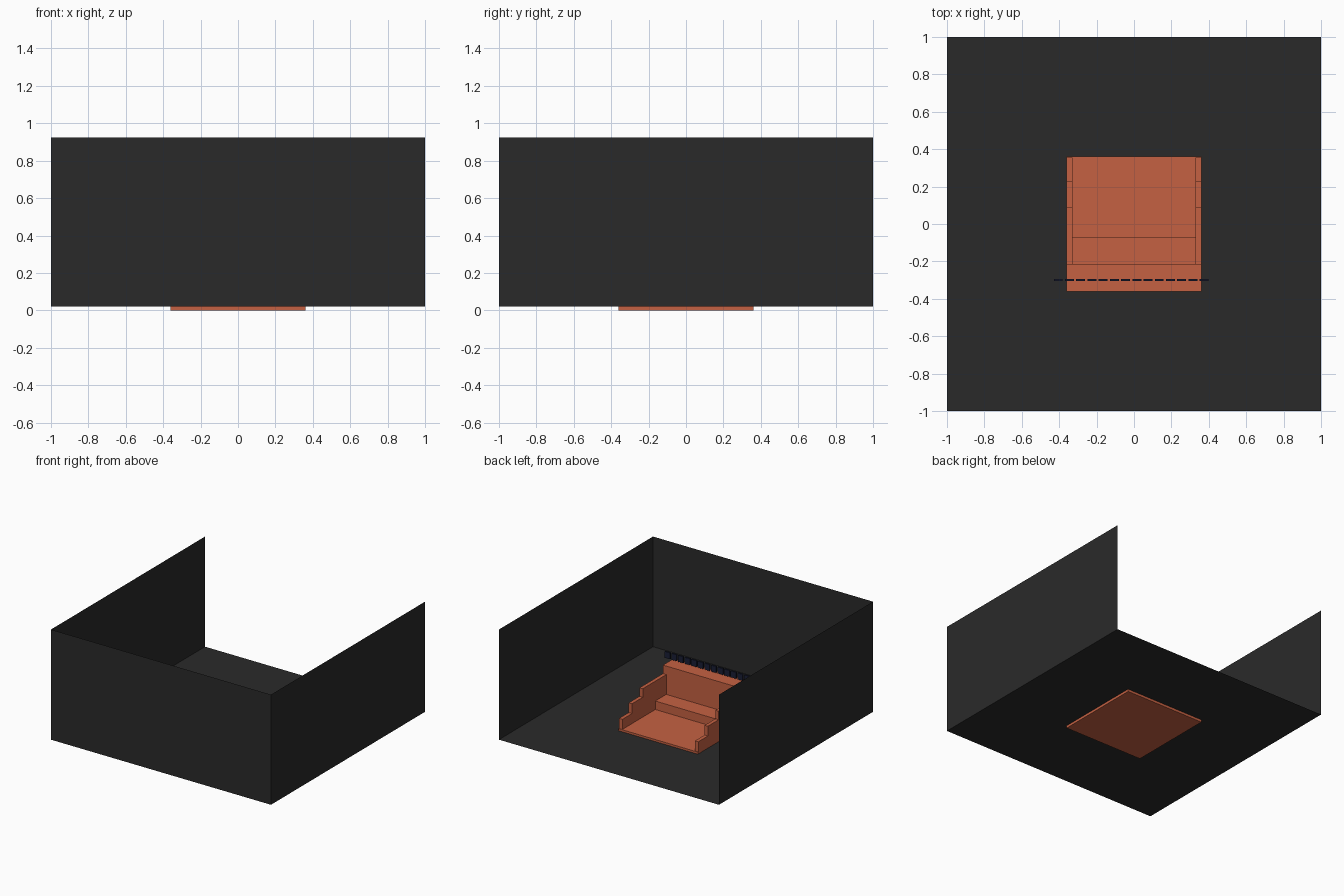
import bpy, bmesh

if "Cube" in bpy.data.objects:
    bpy.data.objects.remove(bpy.data.objects["Cube"])


def material(name, color):
    m = bpy.data.materials.new(name)
    m.diffuse_color = (*color, 1)
    m.use_nodes = True
    m.node_tree.nodes["Principled BSDF"].inputs["Base Color"].default_value = m.diffuse_color
    return m


DARK = material("charcoal", (0.023, 0.023, 0.023))
ORANGE = material("terracotta", (0.56, 0.12, 0.055))
NAVY = material("navy", (0.01, 0.013, 0.035))


def finish(name, bm, mat):
    bmesh.ops.recalc_face_normals(bm, faces=bm.faces)
    mesh = bpy.data.meshes.new(name)
    bm.to_mesh(mesh)
    bm.free()
    mesh.materials.append(mat)
    ob = bpy.data.objects.new(name, mesh)
    bpy.context.collection.objects.link(ob)
    return ob


def extrude_profile(name, profile, x0, x1, mat):
    """Extrude a (y, z) outline from x0 to x1."""
    bm = bmesh.new()
    face = bm.faces.new([bm.verts.new((x0, y, z)) for y, z in profile])
    ext = bmesh.ops.extrude_face_region(bm, geom=[face])
    verts = [v for v in ext["geom"] if isinstance(v, bmesh.types.BMVert)]
    bmesh.ops.translate(bm, verts=verts, vec=(x1 - x0, 0, 0))
    return finish(name, bm, mat)


def sheet(name, corners):
    bm = bmesh.new()
    bm.faces.new([bm.verts.new(c) for c in corners])
    return finish(name, bm, DARK)


# room: thin floor and three walls, open towards +y
FLOOR, TOP = 0.02, 0.925
sheet("floor", [(-1, -1, FLOOR), (1, -1, FLOOR), (1, 1, FLOOR), (-1, 1, FLOOR)])
for name, a, b in (("front_wall", (-1, -1), (1, -1)),
                   ("right_wall", (1, -1), (1, 1)),
                   ("left_wall", (-1, 1), (-1, -1))):
    sheet(name, [(*a, FLOOR), (*b, FLOOR), (*b, TOP), (*a, TOP)])

# stepped body: low platform, bench step and tall back block
extrude_profile("stepped_body",
                [(-0.36, 0), (0.36, 0), (0.36, 0.037), (-0.073, 0.037),
                 (-0.073, 0.107), (-0.215, 0.107), (-0.215, 0.34), (-0.36, 0.34)],
                -0.36, 0.36, ORANGE)

# stair-shaped side walls
side_profile = [(-0.215, 0.037), (0.355, 0.037), (0.355, 0.12), (0.23, 0.12),
                (0.23, 0.20), (0.09, 0.20), (0.09, 0.27), (-0.215, 0.27)]
for name, x0, x1 in (("left_side", -0.36, -0.33), ("right_side", 0.33, 0.36)):
    extrude_profile(name, side_profile, x0, x1, ORANGE)

# plain crest blocks lined up on the back
count, start, end = 14, -0.435, 0.405
pitch = (end - start) / count
for i in range(count):
    x = start + i * pitch
    extrude_profile(f"crest_block_{i + 1}",
                    [(-0.306, 0.36), (-0.293, 0.36), (-0.293, 0.412), (-0.306, 0.412)],
                    x + 0.006, x + pitch - 0.006, NAVY)
